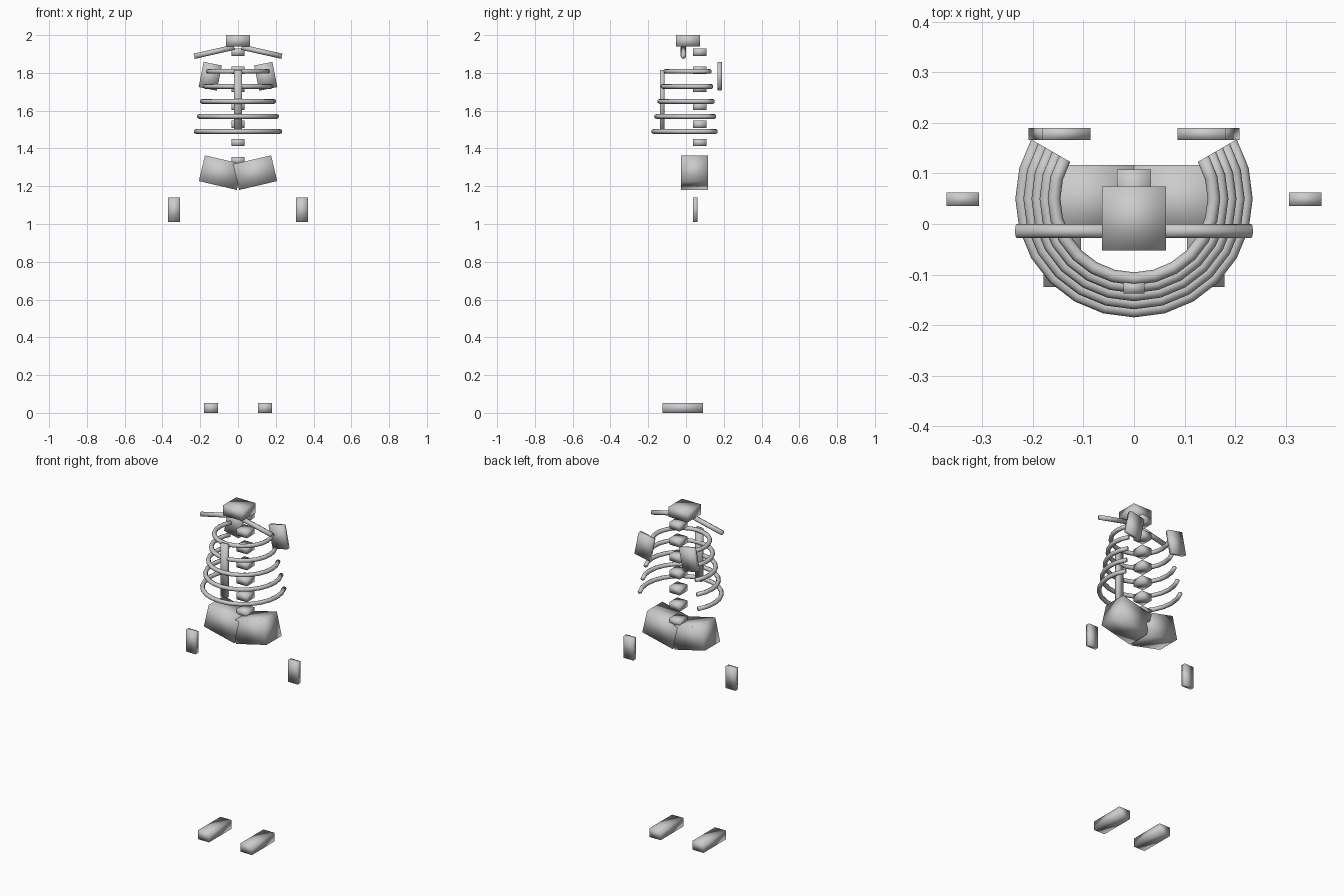
import bpy, bmesh, math
from mathutils import Vector, Matrix

default = bpy.data.objects.get("Cube")
if default:
    bpy.data.objects.remove(default, do_unlink=True)

bone = bpy.data.materials.new("bone grey")
bone.use_nodes = True
COLOUR = (0.6, 0.6, 0.6, 1)
bone.diffuse_color = COLOUR
bone.node_tree.nodes["Principled BSDF"].inputs["Base Color"].default_value = COLOUR


def finish(name, bm, matrix=Matrix()):
    """Turn a bmesh into a smooth shaded object."""
    bmesh.ops.recalc_face_normals(bm, faces=bm.faces)
    for face in bm.faces:
        face.smooth = True
    mesh = bpy.data.meshes.new(name)
    bm.to_mesh(mesh)
    bm.free()
    mesh.materials.append(bone)
    obj = bpy.data.objects.new(name, mesh)
    obj.matrix_world = matrix
    bpy.context.collection.objects.link(obj)
    return obj


def box(name, centre, size, turn=0):
    """Box with its faces smoothed together, turned about the y axis."""
    bm = bmesh.new()
    bmesh.ops.create_cube(bm, size=1)
    bmesh.ops.scale(bm, vec=size, verts=bm.verts)
    return finish(name, bm, Matrix.Translation(centre) @ Matrix.Rotation(turn, 4, 'Y'))


def rod(name, start, end, radius, sides=8):
    start, end = Vector(start), Vector(end)
    axis = end - start
    bm = bmesh.new()
    bmesh.ops.create_cone(bm, cap_ends=True, segments=sides, radius1=radius,
                          radius2=radius, depth=axis.length)
    turn = axis.to_track_quat('Z', 'Y').to_matrix().to_4x4()
    return finish(name, bm, Matrix.Translation((start + end) / 2) @ turn)


def rib(name, centre, radius, tube, steps=16, sides=8):
    """Tube bent round the front, open at the back."""
    bm = bmesh.new()
    rings = []
    for i in range(steps + 1):
        a = math.radians(30 - 240 * i / steps)
        ring = []
        for j in range(sides):
            b = math.tau * j / sides
            r = radius + tube * math.cos(b)
            ring.append(bm.verts.new((r * math.cos(a), r * math.sin(a), tube * math.sin(b))))
        rings.append(ring)
    for low, high in zip(rings, rings[1:]):
        for j in range(sides):
            k = (j + 1) % sides
            bm.faces.new((low[j], low[k], high[k], high[j]))
    bm.faces.new(rings[0])
    bm.faces.new(rings[-1])
    return finish(name, bm, Matrix.Translation(centre))


# Jaw and spine
box("jaw", (0, 0.011, 1.97), (0.126, 0.126, 0.06))
for i in range(7):
    box(f"vertebra_{i + 1}", (0, 0.072, 1.91 - 0.0957 * i), (0.068, 0.072, 0.039))

# Rib cage
for i in range(5):
    rib(f"rib_{i + 1}", (0, 0.05, 1.808 - 0.0795 * i), 0.158 + 0.016 * i, 0.0125)
box("sternum", (0, -0.126, 1.657), (0.042, 0.022, 0.315))

# Paired bones
for side, s in (("left", 1), ("right", -1)):
    rod(f"{side}_collarbone", (s * 0.02, -0.014, 1.936), (s * 0.232, -0.014, 1.888), 0.014)
    box(f"{side}_shoulder_blade", (s * 0.147, 0.178, 1.782), (0.098, 0.024, 0.136), -s * 0.2)
    box(f"{side}_hip", (s * 0.091, 0.045, 1.272), (0.206, 0.144, 0.14), -s * 0.23)
    box(f"{side}_hand", (s * 0.338, 0.049, 1.075), (0.064, 0.026, 0.13))
    box(f"{side}_foot", (s * 0.142, -0.017, 0.026), (0.074, 0.214, 0.052))
